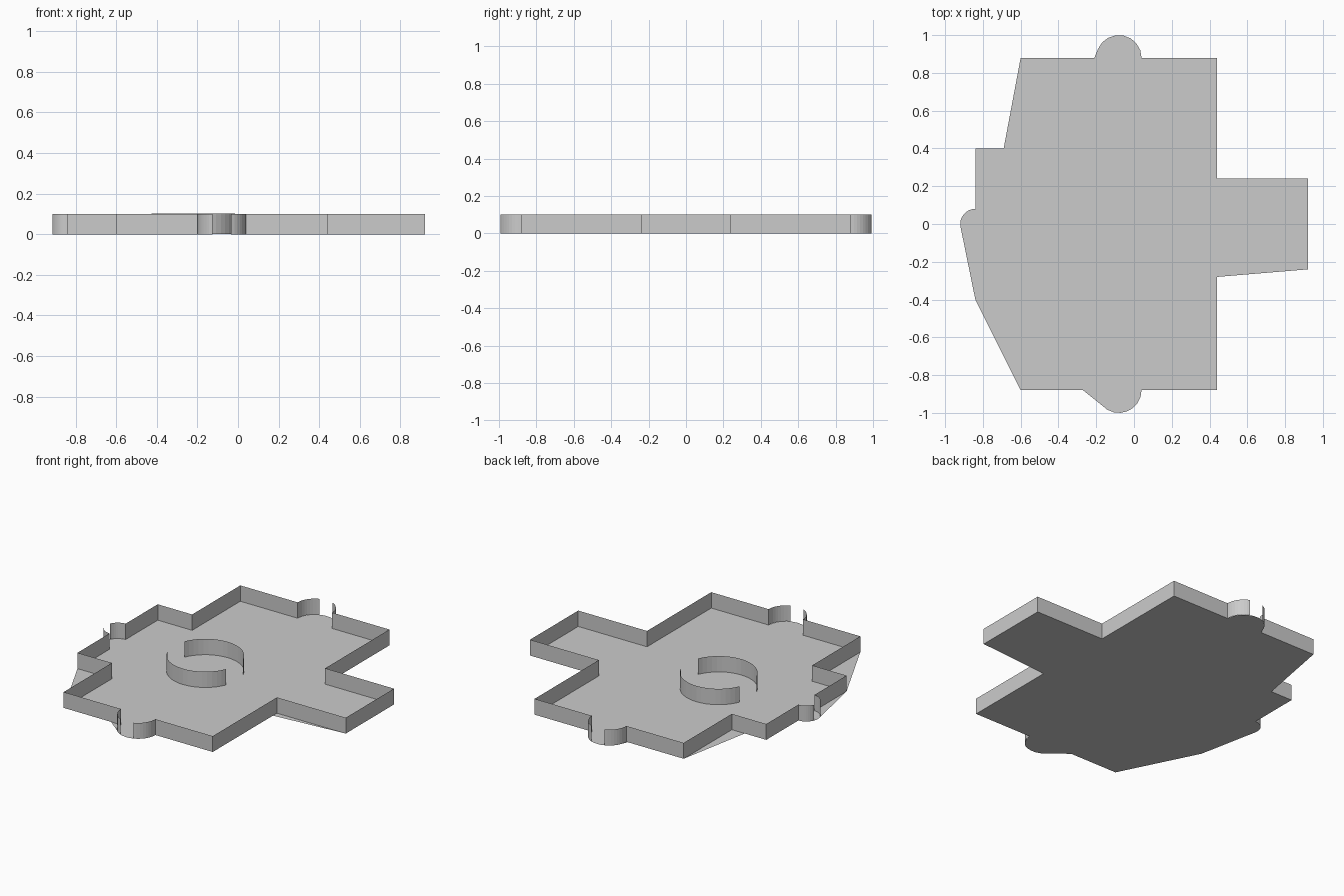
import bpy
from math import cos, sin, radians

if "Cube" in bpy.data.objects:
    bpy.data.objects.remove(bpy.data.objects["Cube"])

H = 0.1  # wall height


def arc(c, r, a0, a1, n=8):
    """Points on a circle from angle a0 to a1 in degrees."""
    angles = [radians(a0 + (a1 - a0) * i / n) for i in range(n + 1)]
    return [(c[0] + r * cos(a), c[1] + r * sin(a)) for a in angles]


def make(name, verts, faces):
    me = bpy.data.meshes.new(name)
    me.from_pydata(verts, [], faces)
    ob = bpy.data.objects.new(name, me)
    bpy.context.collection.objects.link(ob)
    return ob


def slab(name, pts, z):
    return make(name, [(x, y, z) for x, y in pts], [list(range(len(pts)))])


def wall(name, pts, z0=0.0):
    n = len(pts)
    verts = [(x, y, z0) for x, y in pts] + [(x, y, z0 + H) for x, y in pts]
    return make(name, verts, [(i + 1, i, n + i, n + i + 1) for i in range(n - 1)])


def back(a0, a1):
    return arc((-0.08, 0.88), 0.12, a0, a1)


def left(a0, a1):
    return arc((-0.84, 0.0), 0.08, a0, a1)


def front(a0, a1):
    return arc((-0.08, -0.88), 0.12, a0, a1)


# right-hand run shared by floor and wall, front to back
east = [(0.44, -0.24), (0.92, -0.24), (0.92, 0.24), (0.44, 0.24), (0.44, 0.88)]

# floor sheet, slightly wider than the walls at some corners
slab("floor", back(0, 157) + [(-0.21, 0.88), (-0.60, 0.88), (-0.69, 0.40),
     (-0.84, 0.40)] + left(90, 188) + [(-0.84, -0.40), (-0.60, -0.88),
     (-0.27, -0.88)] + front(222, 360) + [(0.44, -0.88), (0.44, -0.28)]
     + east[1:], 0.0)

# outer walls, with openings in the three round bays
wall("back_left_wall", back(112.5, 180) + [(-0.60, 0.88), (-0.60, 0.40),
     (-0.84, 0.40)] + left(90, 157.5))
wall("front_left_wall", left(202.5, 270) + [(-0.84, -0.40), (-0.60, -0.40),
     (-0.60, -0.88)] + front(180, 247.5))
wall("right_wall", front(292.5, 360) + [(0.44, -0.88)] + east + back(0, 67.5))

# round inner room: disc and two curved screens
centre, radius = (-0.22, -0.012), 0.222
slab("round_floor", arc(centre, radius, 0, 360, 48)[:-1], 0.002)
for name, start in (("back_screen", 22.5), ("front_screen", 202.5)):
    wall(name, arc(centre, radius, start, start + 135, 18), 0.002)
